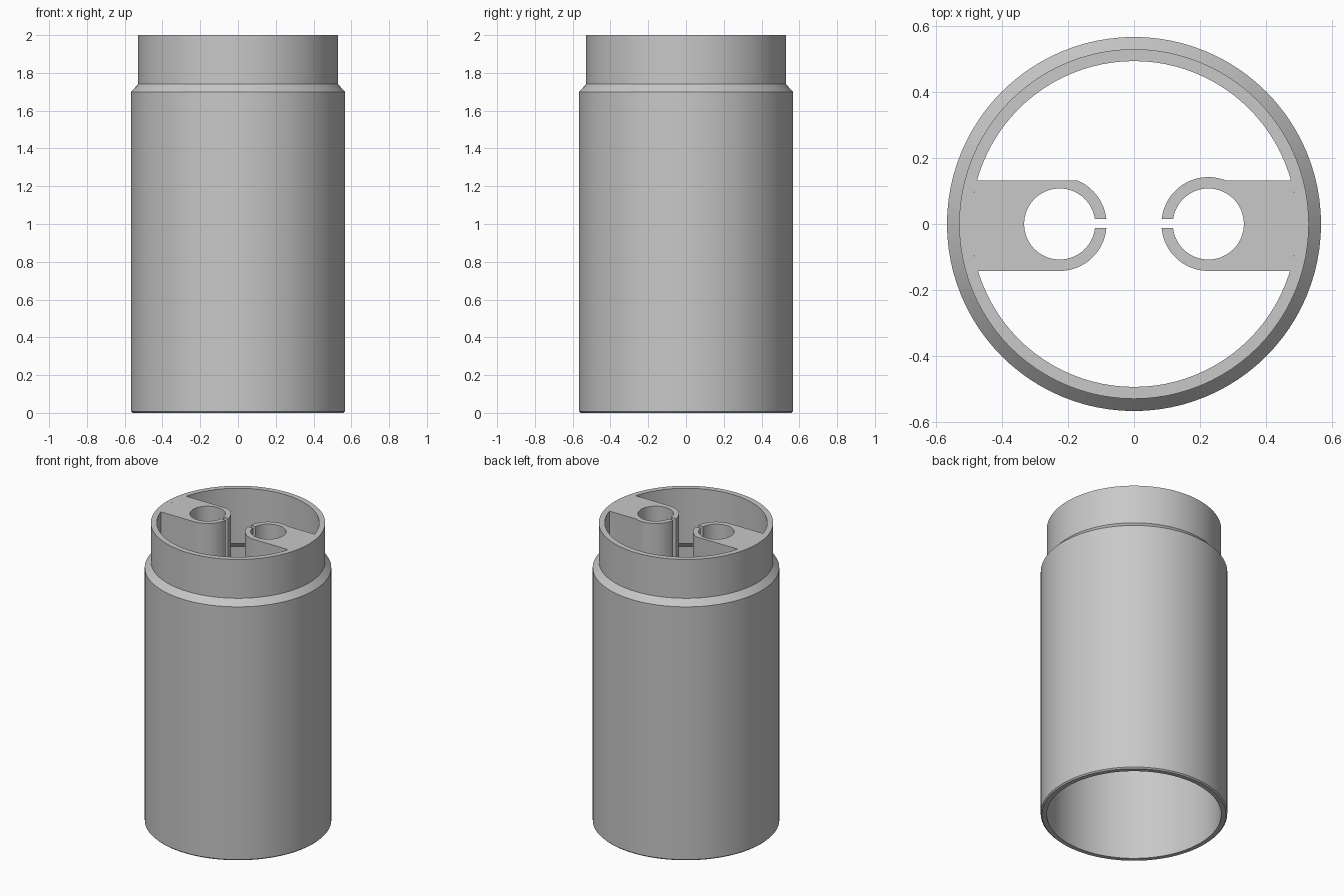
import bpy, bmesh
from math import asin, sin, cos, pi, radians

cube = bpy.data.objects.get("Cube")
if cube:
    bpy.data.objects.remove(cube, do_unlink=True)

grey = bpy.data.materials.new("light_grey")
grey.use_nodes = True
colour = (0.58, 0.58, 0.58, 1)
grey.diffuse_color = colour
grey.node_tree.nodes["Principled BSDF"].inputs["Base Color"].default_value = colour

R_BODY, R_NECK, R_SOCKET, R_LIP = 0.566, 0.529, 0.529, 0.493
TOP, LIP_BOTTOM = 2.0, 1.63
SEGMENTS = 96


def finish(name, bm):
    bmesh.ops.recalc_face_normals(bm, faces=bm.faces)
    mesh = bpy.data.meshes.new(name)
    bm.to_mesh(mesh)
    bm.free()
    mesh.materials.append(grey)
    obj = bpy.data.objects.new(name, mesh)
    bpy.context.collection.objects.link(obj)
    bpy.ops.object.select_all(action="DESELECT")
    obj.select_set(True)
    bpy.context.view_layer.objects.active = obj
    bpy.ops.object.shade_smooth_by_angle(angle=radians(30))


def lathe(name, profile):
    """Spin a closed (radius, height) profile around z."""
    bm = bmesh.new()
    verts = [bm.verts.new((r, 0, z)) for r, z in profile]
    edges = [bm.edges.new((v, verts[i - 1])) for i, v in enumerate(verts)]
    bmesh.ops.spin(bm, geom=verts + edges, cent=(0, 0, 0), axis=(0, 0, 1),
                   angle=2 * pi, steps=SEGMENTS, use_merge=True)
    bmesh.ops.remove_doubles(bm, verts=bm.verts, dist=1e-5)
    finish(name, bm)


def arc(cx, radius, start, end, steps):
    return [(cx + radius * cos(a), radius * sin(a))
            for a in (start + (end - start) * i / steps for i in range(steps + 1))]


def clip_holder(name, side, shoulder):
    """Slotted ring on an arm that reaches the wall; side is +1 or -1 along x."""
    cx, outer, hole = 0.225, 0.142, 0.1075
    slot_hi, slot_lo, arm_top = 0.0155, -0.0125, 0.131
    arm_angle = asin(arm_top / outer)
    if not shoulder:
        arm_angle = pi - arm_angle
    outline = arc(cx, outer, pi - asin(slot_hi / outer), arm_angle, 24)
    outline += arc(0, R_LIP, asin(arm_top / R_LIP), asin(-outer / R_LIP), 10)
    outline += arc(cx, outer, 1.5 * pi, pi - asin(slot_lo / outer), 20)
    outline += arc(cx, hole, pi - asin(slot_lo / hole), 3 * pi - asin(slot_hi / hole), 56)
    bm = bmesh.new()
    face = bm.faces.new([bm.verts.new((side * x, y, LIP_BOTTOM)) for x, y in outline])
    new = bmesh.ops.extrude_face_region(bm, geom=[face])["geom"]
    bmesh.ops.translate(bm, vec=(0, 0, TOP - LIP_BOTTOM),
                        verts=[g for g in new if isinstance(g, bmesh.types.BMVert)])
    finish(name, bm)


# Hollow tube: body, sloped shoulder, neck, and a wider socket below the lip
lathe("tube", [
    (R_BODY - 0.008, 0), (R_BODY, 0.008), (R_BODY, 1.70), (R_NECK, 1.74),
    (R_NECK, TOP), (R_LIP, TOP), (R_LIP, LIP_BOTTOM),
    (R_SOCKET, LIP_BOTTOM - 0.036), (R_SOCKET, 0)])

# Two clip holders inside the neck
clip_holder("left_clip_holder", 1, True)
clip_holder("right_clip_holder", -1, False)
